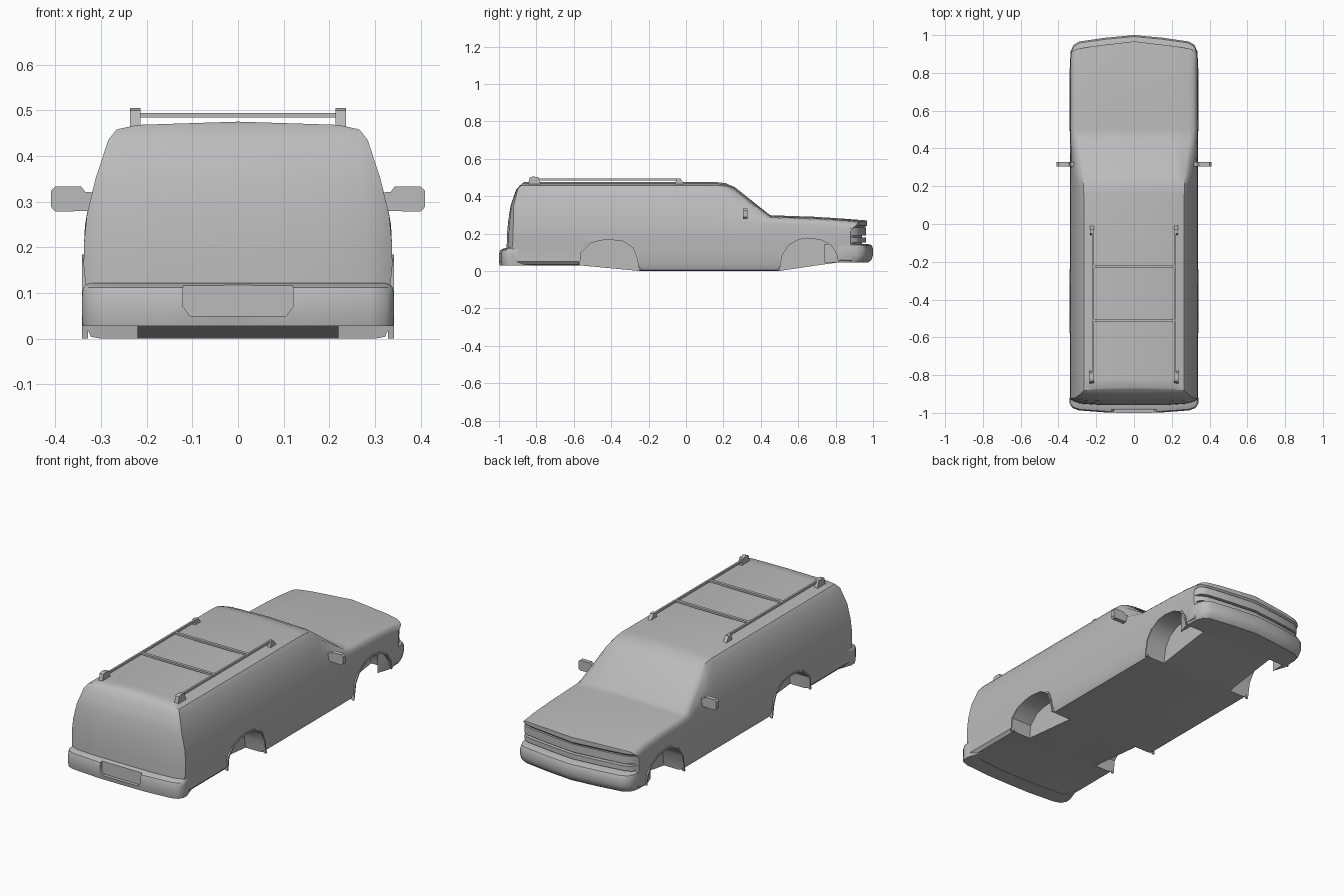
import bpy, bmesh, math
from mathutils import Vector

if "Cube" in bpy.data.objects:
    bpy.data.objects.remove(bpy.data.objects["Cube"], do_unlink=True)

grey = bpy.data.materials.new("plain_grey")
grey.use_nodes = True
grey.diffuse_color = (0.5, 0.5, 0.5, 1)
grey.node_tree.nodes["Principled BSDF"].inputs["Base Color"].default_value = (0.5, 0.5, 0.5, 1)


def activate(ob):
    bpy.ops.object.select_all(action='DESELECT')
    ob.select_set(True)
    bpy.context.view_layer.objects.active = ob


def smooth(ob, angle=38):
    activate(ob)
    bpy.ops.object.shade_smooth_by_angle(angle=math.radians(angle))


def finish(name, bm):
    bmesh.ops.remove_doubles(bm, verts=bm.verts, dist=0.0002)
    bmesh.ops.dissolve_degenerate(bm, edges=bm.edges, dist=0.0001)
    bmesh.ops.recalc_face_normals(bm, faces=bm.faces)
    me = bpy.data.meshes.new(name)
    bm.to_mesh(me)
    bm.free()
    me.materials.append(grey)
    ob = bpy.data.objects.new(name, me)
    bpy.context.collection.objects.link(ob)
    return ob


def loft(name, rings, caps=False):
    """Skin closed rings of equal length."""
    bm = bmesh.new()
    rows = [[bm.verts.new(p) for p in ring] for ring in rings]
    n = len(rows[0])
    for a, b in zip(rows, rows[1:]):
        for i in range(n):
            j = (i + 1) % n
            bm.faces.new((a[i], a[j], b[j], b[i]))
    if caps:
        bm.faces.new(rows[0])
        bm.faces.new(rows[-1])
    return finish(name, bm)


def prism(name, pts, axis, a, b):
    """Extrude a flat outline along x (points are y, z) or y (points are x, z)."""
    place = (lambda d, p: (d, p[0], p[1])) if axis == 'x' else (lambda d, p: (p[0], d, p[1]))
    return loft(name, [[place(d, p) for p in pts] for d in (a, b)], True)


def box(name, x, y, z):
    return prism(name, [(y[0], z[0]), (y[1], z[0]), (y[1], z[1]), (y[0], z[1])], 'x', *x)


def wrap(name, half_path, profile):
    """Sweep a profile (inset, z) along a plan path mirrored about x = 0."""
    path = [(-x, y) for x, y in reversed(half_path[1:])] + half_path
    return loft(name, [[(x * (1 - d), y - math.copysign(d, y), z) for d, z in profile]
                       for x, y in path], True)


def cut(ob, cutter):
    activate(ob)
    mod = ob.modifiers.new("cut", 'BOOLEAN')
    mod.object = cutter
    mod.operation = 'DIFFERENCE'
    mod.solver = 'EXACT'
    bpy.ops.object.modifier_apply(modifier=mod.name)
    bpy.data.objects.remove(cutter, do_unlink=True)


# Body cross-sections: lower side, then a bonnet or cabin upper half
CABIN = [(.331, .27), (.312, .35), (.284, .435), (.266, .458), (.22, .468), (0, .475)]
HOOD = [(.335, .25), (.331, .272), (.318, .284), (.295, .289), (.22, .293), (0, .298)]


def section(zb, t, drop=0):
    low = [(0, zb), (.30, zb), (.322, zb + .004), (.336, .035 + zb * .5),
           (.333, .11), (.338, .16), (.337, .21)]
    up = [(h[0] + (c[0] - h[0]) * t, h[1] + (c[1] - h[1]) * t - drop)
          for h, c in zip(HOOD, CABIN)]
    return low + up


def ring(half, yfun, s=1):
    pts = [(x * s, yfun(x * s, z), z) for x, z in half]
    return pts + [(-x, y, z) for x, y, z in reversed(pts[1:-1])]


def tail_y(x, z):
    table = [(0, -.962), (.2, -.957), (.27, -.95), (.35, -.938), (.435, -.908), (.46, -.885), (.48, -.86)]
    for (z0, y0), (z1, y1) in zip(table, table[1:]):
        if z <= z1:
            break
    return y0 + (y1 - y0) * (z - z0) / (z1 - z0) + .03 * (abs(x) / .335) ** 8


def nose_y(x, z):
    r = abs(x) / .335
    return (.967 if z > .235 else .942) - .04 * r - .02 * r ** 12


rear, nose = section(.03, 1), section(.045, 0, .028)
rings = [ring(rear, tail_y, s) for s in (0, .5, .85, .95, 1)]
stations = [(-.82, .03, 1, 0), (-.57, .03, 1, 0), (-.25, 0, 1, 0), (.16, 0, 1, 0),
            (.21, 0, .97, 0), (.26, 0, .85, 0), (.45, 0, 0, 0), (.5, 0, 0, .002),
            (.68, .027, 0, .008), (.81, .045, 0, .016)]
rings += [ring(section(zb, t, d), lambda x, z, y=y: y) for y, zb, t, d in stations]
rings += [ring(nose, nose_y, s) for s in (1, .95, .85, .5, 0)]
body = loft("body_shell", rings)

# Wheel arches: recessed wells with slim lips
ARCHES = {
    "rear": [(-.568, .03), (-.56, .10), (-.51, .148), (-.46, .163), (-.41, .167),
             (-.34, .16), (-.285, .125), (-.262, .07), (-.25, 0)],
    "front": [(.5, 0), (.515, .085), (.55, .138), (.6, .167), (.65, .175),
              (.72, .166), (.775, .138), (.805, .09), (.815, .045)],
}
for end, arch in ARCHES.items():
    outline = [(arch[0][0], -.1)] + arch + [(arch[-1][0], -.1)]
    mid = (arch[0][0] + arch[-1][0]) / 2
    lip = [(mid + (y - mid) * 1.05, z * 1.05) for y, z in reversed(arch)]
    for side, s in (("left", 1), ("right", -1)):
        cut(body, prism("well_cutter", outline, 'x', s * .22, s * .42))
        smooth(prism(f"{end}_arch_lip_{side}", arch + lip, 'x', s * .328, s * .341))
smooth(body)

# Rear bumper with a recessed centre step
bumper = wrap("rear_bumper",
              [(0, -1), (.13, -.999), (.29, -.987), (.325, -.975), (.341, -.95), (.341, -.92)],
              [(.004, .028), (0, .05), (0, .095), (.006, .112), (.03, .122), (.09, .122), (.09, .028)])
cut(bumper, prism("step_cutter", [(-.12, .07), (-.105, .05), (.105, .05), (.12, .07),
                                  (.12, .2), (-.12, .2)], 'y', -1.1, -.982))
smooth(bumper)

# Front bumper and grille bars following the pointed nose
FRONT = [(0, 1), (.15, .986), (.29, .966), (.32, .948), (.335, .915), (.339, .83)]
smooth(wrap("front_bumper", FRONT,
            [(.025, .045), (.008, .06), (0, .085), (0, .12), (.008, .138), (.03, .145),
             (.09, .145), (.09, .045)]))
GRILLE = [(0, .962), (.15, .947), (.29, .928), (.32, .912), (.335, .88)]
for name, z0, z1 in (("upper_grille_bar", .19, .232), ("lower_grille_bar", .152, .178)):
    smooth(wrap(name, GRILLE, [(0, z0), (0, z1), (.06, z1), (.06, z0)]))

# Door mirrors
MIRROR = [(.31, .28), (.40, .278), (.409, .288), (.409, .324), (.40, .333),
          (.343, .333), (.334, .321), (.31, .32)]
for side, s in (("left", 1), ("right", -1)):
    prism(f"door_mirror_{side}", [(s * x, z) for x, z in MIRROR], 'y', .305, .328)

    # Roof rails with feet
    box(f"roof_rail_{side}", (s * .213, s * .223), (-.80, -.03), (.483, .495))
    prism(f"rail_rear_foot_{side}", [(-.845, .46), (-.835, .5), (-.82, .505), (-.79, .502),
                                     (-.775, .46)], 'x', s * .213, s * .236)
    prism(f"rail_front_foot_{side}", [(-.06, .46), (-.05, .495), (-.03, .493), (-.005, .46)],
          'x', s * .213, s * .233)

# Roof cross bars
for name, y in (("front_cross_bar", -.225), ("rear_cross_bar", -.51)):
    box(name, (-.216, .216), (y - .008, y + .008), (.484, .494))
